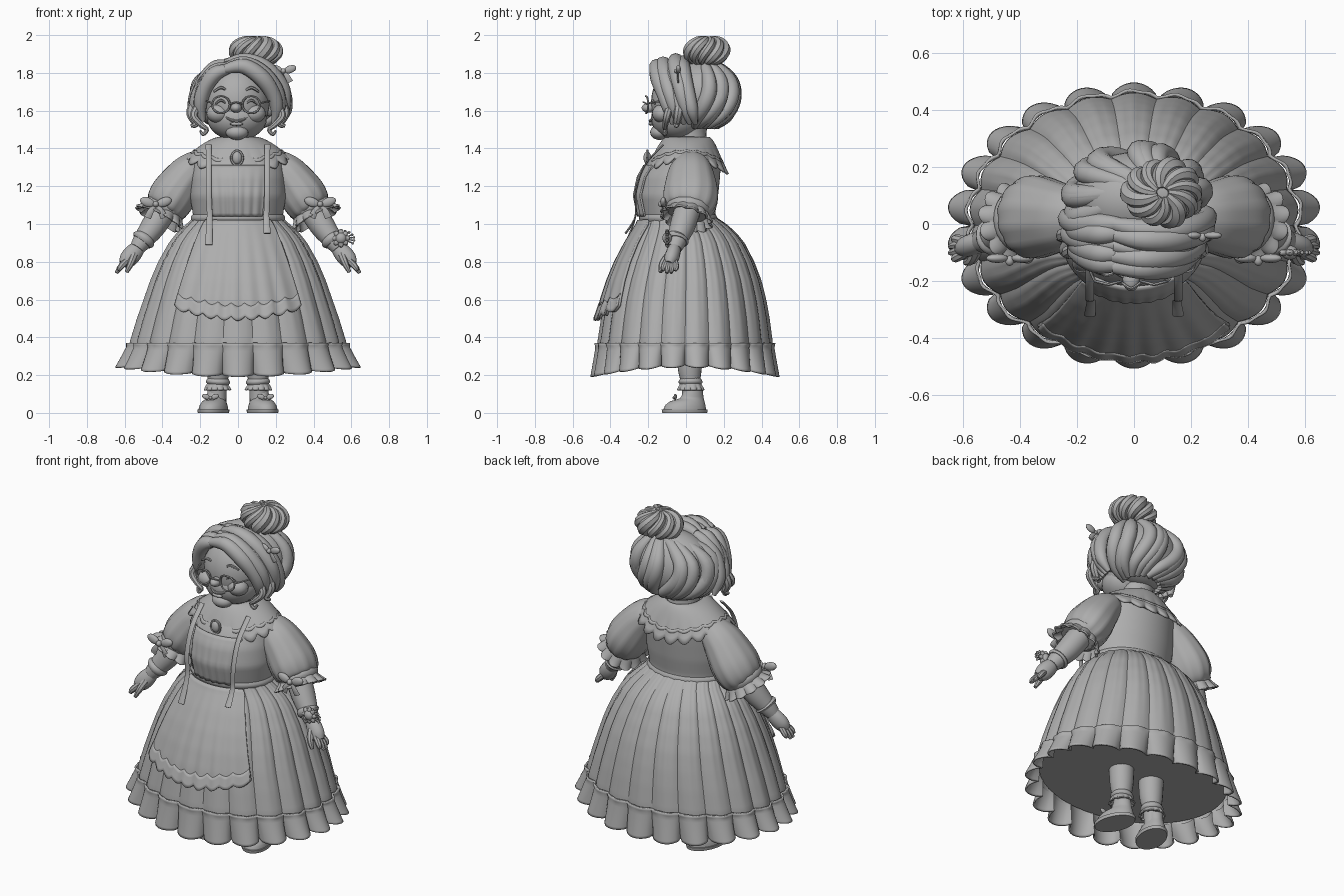
import bpy, bmesh, math
from math import sin, cos, pi, sqrt
from mathutils import Vector, Matrix

cube = bpy.data.objects.get("Cube")
if cube:
    bpy.data.objects.remove(cube, do_unlink=True)

grey = bpy.data.materials.new("plain grey")
grey.use_nodes = True
grey.diffuse_color = (0.42, 0.42, 0.42, 1)
grey.node_tree.nodes["Principled BSDF"].inputs["Base Color"].default_value = (0.42, 0.42, 0.42, 1)
parts = []


def finish(name, bm, thick=0):
    bmesh.ops.recalc_face_normals(bm, faces=bm.faces)
    me = bpy.data.meshes.new(name)
    bm.to_mesh(me)
    bm.free()
    me.materials.append(grey)
    ob = bpy.data.objects.new(name, me)
    bpy.context.collection.objects.link(ob)
    if thick:
        mod = ob.modifiers.new("thickness", "SOLIDIFY")
        mod.thickness, mod.offset = thick, 0
    parts.append(ob)
    return ob


def surf(name, f, nu, nv, wrap=True, caps=False, thick=0):
    """Grid surface from f(u, v), with u around and v along."""
    bm = bmesh.new()
    cols = nu if wrap else nu + 1
    rows = [[bm.verts.new(f(i / nu, j / nv)) for i in range(cols)] for j in range(nv + 1)]
    for a, b in zip(rows, rows[1:]):
        for i in range(nu):
            k = (i + 1) % cols
            bm.faces.new((a[i], a[k], b[k], b[i]))
    if caps:
        bm.faces.new(rows[0])
        bm.faces.new(rows[-1])
    return finish(name, bm, thick)


def spline(pts, t):
    """Smooth curve through points of any dimension."""
    n = len(pts) - 1
    i = min(int(t * n), n - 1)
    s = t * n - i
    p = [Vector(pts[max(0, min(n, i + k))]) for k in (-1, 0, 1, 2)]
    return (p[1] * 2 + (p[2] - p[0]) * s + (p[0] * 2 - p[1] * 5 + p[2] * 4 - p[3]) * s * s
            + (p[1] * 3 - p[0] - p[2] * 3 + p[3]) * s ** 3) / 2


def tube(name, pts, steps=16, sides=10, flat=1, ref=(0, 1, 0), fold=0, n=10, caps=True, thick=0):
    """Sweep along (x, y, z, radius) points, optionally pleated."""
    path = [spline(pts, j / steps) for j in range(steps + 1)]
    frames, side = [], None
    for j, p in enumerate(path):
        t = (path[min(j + 1, steps)] - path[max(j - 1, 0)]).to_3d().normalized()
        side = t.cross(Vector(ref)) if side is None else side - t * side.dot(t)
        side.normalize()
        frames.append((side.copy(), side.cross(t)))

    def f(u, v):
        j = round(v * steps)
        a = u * 2 * pi
        r = path[j][3] * (1 - fold * v * (1 - abs(sin(n * a / 2))))
        return path[j].to_3d() + frames[j][0] * r * cos(a) + frames[j][1] * r * flat * sin(a)
    return surf(name, f, sides, steps, True, caps, thick)


def ball(name, loc, size, rot=(0, 0, 0), seg=20):
    bm = bmesh.new()
    bmesh.ops.create_uvsphere(bm, u_segments=seg, v_segments=seg // 2 + 2, radius=1)
    ob = finish(name, bm)
    ob.location, ob.scale, ob.rotation_euler = loc, size, rot
    return ob


def level(table, z):
    """Width, front and back of a body profile at height z."""
    rows = sorted(table)
    z = max(rows[0][0], min(rows[-1][0], z))
    for a, b in zip(rows, rows[1:]):
        if z <= b[0]:
            s = (z - a[0]) / (b[0] - a[0])
            return [p + (q - p) * s for p, q in zip(a[1:], b[1:])]


def around(table, a, z, k=1):
    rx, yf, yb = level(table, z)
    return Vector((rx * k * cos(a), (yf + yb) / 2 + (yb - yf) / 2 * k * sin(a), z))


def on_front(table, x, z, gap):
    rx, yf, yb = level(table, z)
    return Vector((x, (yf + yb) / 2 - (yb - yf) / 2 * sqrt(max(0, 1 - (x / rx) ** 2)) - gap, z))


def lobe(a, n=22):
    return abs(sin(n * a / 2))


def mix(a, b, t):
    return a + (b - a) * t


# Skirt, ruffled hem and underskirt
SKIRT = [(1.04, .235, -.235, .155), (1.0, .275, -.25, .215), (.95, .33, -.28, .27), (.9, .37, -.31, .31),
         (.8, .427, -.36, .362), (.7, .47, -.4, .4), (.6, .505, -.43, .425), (.5, .54, -.45, .443),
         (.37, .58, -.47, .46), (.32, .58, -.47, .458)]


def skirt_fold(a, v):
    return 1 - mix(.025, .04, v) * (1 - lobe(a)) - .014 * (1 - v) * (1 - lobe(a, 66))


surf("skirt", lambda u, v: around(SKIRT, u * 2 * pi, mix(1.04, .33, v), skirt_fold(u * 2 * pi, v)), 264, 30)


def hem(u, v):
    a = u * 2 * pi
    l = lobe(a) ** .6
    top = skirt_fold(a, 1) + .004 + .014 * max(0, 1 - v * 6) * (1 + .5 * sin(a * 44))
    p = around(SKIRT, a, .33, mix(top, mix(.985, 1.125, l), v ** 1.1))
    p.y = mix(p.y, p.y * .95, v)
    p.z = mix(.37, .19 + .05 * cos(a) ** 2 + .014 * (1 - l), v)
    return p


surf("hem_ruffle", hem, 264, 12, thick=.01)
surf("underskirt", lambda u, v: around(SKIRT, u * 2 * pi, .335, mix(.96, .02, v)), 66, 2, caps=True)

# Bodice, waistband and bib
BODICE = [(1.02, .235, -.235, .155), (1.06, .24, -.245, .155), (1.15, .255, -.265, .17), (1.25, .25, -.245, .18),
          (1.33, .24, -.2, .185), (1.39, .19, -.155, .165), (1.45, .1, -.1, .12)]
surf("bodice", lambda u, v: around(BODICE, u * 2 * pi, mix(1.02, 1.45, v)), 64, 24, caps=True)
surf("waistband", lambda u, v: around(BODICE, u * 2 * pi, mix(1.005, 1.05, v), 1.01 + .05 * sin(pi * v)), 64, 6)
surf("bib", lambda u, v: on_front(BODICE, (u * 2 - 1) * mix(.13, .15, v), mix(1.04, 1.31, v),
     .01 + .004 * sin(u * 12 * pi) * (1 - v)), 64, 14, False, thick=.01)


# Apron with scalloped border
def apron(u, v):
    s = u * 2 - 1
    bottom = .51 + .06 * s * s - .022 * abs(sin(u * 9 * pi))
    x = s * mix(.17, .335, v ** .8)
    return on_front(SKIRT, x, mix(1.02, bottom, v), .01 + .008 * v + .005 * v * sin(u * 14 * pi))


def apron_border(u, v):
    p = apron(u, mix(.86, 1, v))
    p.y -= .008 * (.6 + v)
    return p


surf("apron", apron, 90, 24, False, thick=.012)
surf("apron_border", apron_border, 90, 4, False, thick=.01)


# Wide scalloped collar
def collar(u, v, grow=0):
    a = u * 2 * pi
    sc = .025 * lobe(a, 20) * v ** 4
    x = mix(.095, .262 + sc, v) * cos(a)
    y = mix(.11, .2 + sc, v) * sin(a) + .01 * (1 - v)
    drop = .145 + .025 * sin(a) ** 2 - .045 * cos(a) ** 2 + sc
    return Vector((x, y, 1.456 + grow - drop * v ** 1.55))


surf("collar", collar, 160, 12, thick=.012)
surf("collar_trim", lambda u, v: collar(u, mix(.8, .86, v), .008), 160, 2, thick=.008)
ball("brooch", (-.005, -.205, 1.35), (.026, .02, .034))
tube("brooch_rim", [(-.005 + .03 * cos(k * pi / 6), -.205, 1.35 + .038 * sin(k * pi / 6), .007) for k in range(13)], 24, 6)

# Hanging straps
for s, end in ((-1, .89), (1, .95)):
    x = .155 * s
    tube("hanging_strap", [(x, -.12, 1.42, .016), (x, -.218, 1.31, .015), (x, -.265, 1.17, .015),
         (x * .97, -.268, 1.04, .015), (x, -.32, end, .02)], 24, 8, flat=.3)


def bow(name, c, r):
    c = Vector(c)
    for s in (-1, 1):
        ball(name + "_loop", c + Vector((s * r * .8, 0, r * .2)), (r * .75, r * .3, r * .45), (0, s * -.35, 0), 12)
        tube(name + "_tail", [(*c, r * .2), (c.x + s * r * .5, c.y - r * .1, c.z - r * .7, r * .3),
             (c.x + s * r * .8, c.y, c.z - r * 1.3, r * .35)], 6, 6, flat=.3)
    ball(name + "_knot", c - Vector((0, r * .15, 0)), (r * .3, r * .35, r * .3), seg=10)


# Arms, hands and legs, one of each per side
SHOE = [(0, .072, -.14, .085), (.015, .075, -.145, .088), (.04, .07, -.135, .085), (.06, .06, -.11, .08),
        (.078, .046, -.05, .075), (.12, .044, -.03, .07)]
for s in (-1, 1):
    def m(rows):
        return [(x * s, y, z, r) for x, y, z, r in rows]
    tube("puff_sleeve", m([(.19, .02, 1.32, .07), (.225, .025, 1.3, .09), (.275, .025, 1.25, .108),
         (.342, .025, 1.155, .125), (.38, .018, 1.09, .115), (.4, .012, 1.06, .085)]), 24, 48, 1.18, fold=.06, n=12)
    tube("sleeve_band", m([(.383, .015, 1.095, .1), (.392, .013, 1.08, .108), (.402, .01, 1.06, .1)]), 6, 30, 1.1)
    tube("sleeve_frill", m([(.385, .015, 1.085, .09), (.402, .008, 1.05, .118), (.415, .002, 1.025, .145)]),
         10, 96, fold=.16, n=12, caps=False, thick=.01)
    bow("sleeve_bow", (.435 * s, -.12, 1.105), .055)
    tube("forearm", m([(.39, .01, 1.08, .07), (.45, -.02, .985, .066), (.51, -.05, .905, .05), (.535, -.062, .87, .04)]), 14, 18)
    tube("wrist_cuff", m([(.492, -.042, .93, .055), (.5, -.047, .918, .064), (.51, -.05, .905, .055)]), 6, 18)
    tube("palm", m([(.525, -.058, .88, .038), (.555, -.068, .845, .048), (.585, -.08, .81, .046), (.605, -.09, .785, .03)]), 10, 14, .8)
    for k in range(4):
        y, d = -.118 + .022 * k, .012 * abs(k - 1.5)
        tube("finger", m([(.59, y * .6 - .03, .805, .018), (.622, y, .772, .016),
             (.65 - d, y - .005, .735 + d, .009)]), 8, 8)
    tube("thumb", m([(.55, -.09, .835, .022), (.568, -.125, .79, .018), (.59, -.135, .745, .01)]), 8, 8)
    # Leg, ankle frill and shoe
    tube("leg", m([(.105, .02, .36, .07), (.105, .02, .24, .064), (.108, .025, .15, .05), (.112, .03, .06, .05)]), 12, 20)
    tube("sock_cuff", m([(.105, .024, .185, .052), (.106, .024, .165, .064), (.107, .024, .15, .056)]), 6, 24)
    tube("ankle_frill", m([(.107, .025, .155, .05), (.108, .025, .135, .064), (.108, .025, .12, .072)]),
         6, 72, fold=.15, n=12, caps=False, thick=.008)
    turn = Matrix.Translation((.122 * s, .02, 0)) @ Matrix.Rotation(.3 * s, 4, "Z")
    surf("shoe", lambda u, v: turn @ around(SHOE, u * 2 * pi, .12 * v), 32, 14, caps=True)
    surf("shoe_sole", lambda u, v: turn @ around(SHOE, u * 2 * pi, mix(0, .018, v), 1.08), 32, 2, caps=True)
    bow("shoe_bow", turn @ Vector((0, -.08, .08)), .03)

# Corsage on the left wrist
ball("corsage_heart", (.545, -.1, .925), (.03, .025, .03))
for k in range(8):
    a = k * pi / 4
    ball("corsage_petal", (.545 + .03 * cos(a), -.1, .925 + .03 * sin(a)), (.02, .012, .014), (0, -a, 0), 8)
for k in range(6):
    a = -.5 + k * .35
    end = Vector((.545 + .07 * cos(a), -.1, .92 + .045 * sin(a)))
    tube("corsage_sprig", [(.55, -.1, .92, .004), (*end, .004)], 2, 5)
    ball("corsage_bud", end, (.007,) * 3, seg=8)

# Neck and head
tube("neck", [(0, .025, 1.4, .1), (0, .02, 1.47, .088), (0, .025, 1.56, .095)], 8, 24)
ball("head", (-.005, -.02, 1.645), (.172, .165, .195), seg=32)
ball("jaw", (-.005, -.045, 1.56), (.158, .14, .118), seg=28)
ball("chin", (-.005, -.14, 1.485), (.06, .05, .04))
ball("nose", (-.01, -.195, 1.615), (.03, .04, .026))
ball("lower_lip", (-.008, -.186, 1.53), (.035, .012, .01), seg=12)
tube("smile", [(-.065, -.17, 1.565, .005), (-.035, -.185, 1.55, .007), (-.008, -.19, 1.546, .008),
     (.02, -.185, 1.55, .007), (.05, -.17, 1.565, .005)], 16, 8)
for s in (-1, 1):
    cx = -.01 + .08 * s
    ball("cheek", (-.01 + .095 * s, -.125, 1.585), (.062, .055, .05))
    ball("ear", (-.005 + .17 * s, 0, 1.62), (.025, .035, .05), seg=12)
    tube("closed_eye", [(cx - .03, -.17, 1.635, .004), (cx, -.178, 1.655, .007), (cx + .03, -.165, 1.635, .004)], 8, 6)
    tube("eyebrow", [(cx - .04, -.16, 1.70, .006), (cx, -.166, 1.722, .008), (cx + .04, -.15, 1.70, .006)], 8, 6)
    tube("spectacle_rim", [(cx + .047 * cos(k * pi / 8), -.212 + .012 * abs(cos(k * pi / 8)),
         1.632 + .045 * sin(k * pi / 8), .0055) for k in range(17)], 32, 6)
    tube("spectacle_arm", [(cx + .047 * s, -.2, 1.64, .005), (.165 * s, -.13, 1.65, .005), (.185 * s, 0, 1.65, .005)], 8, 6)
tube("spectacle_bridge", [(-.043, -.205, 1.635, .005), (-.01, -.225, 1.645, .005), (.023, -.205, 1.635, .005)], 8, 6)

# Hair mass, with locks gathered up to the bun
HAIR, SIZE, BUN = Vector((.012, .085, 1.688)), Vector((.228, .168, .188)), Vector((.1, .11, 1.914))
ball("hair_mass", HAIR, SIZE, seg=36)
for k in range(14):
    a = mix(-.5, pi + .2, k / 13)
    rows = []
    for j in range(7):
        t = j / 6
        lat, b = mix(-1.1, 1.15, t), a + .75 * sin(pi * t * .8) * (1 + .25 * sin(k * 2.3))
        p = HAIR + Vector((SIZE.x * cos(lat) * cos(b), SIZE.y * cos(lat) * sin(b), SIZE.z * sin(lat)))
        p = p.lerp(BUN - Vector((0, 0, .07)), max(0, t - .65) * 1.6)
        rows.append((*p, .012 + .03 * sin(pi * min(1, t * .85 + .1))))
    tube("back_lock", rows, 20, 10)

# Coiled bun
ball("bun", BUN, (.118, .098, .07), seg=28)
for k in range(10):
    a = k * pi / 5
    rows = []
    for j in range(7):
        lat, b = mix(-1.2, 1.4, j / 6), a + .22 * j
        rows.append((BUN.x + .115 * cos(lat) * cos(b), BUN.y + .095 * cos(lat) * sin(b),
                     BUN.z + .068 * sin(lat), .01 + (.02 + .006 * sin(k * 2)) * sin(pi * (j + .5) / 7)))
    tube("bun_coil", rows, 16, 8, ref=(-sin(a), cos(a), 0))

# Front waves sweeping from the parting
for k in range(5):
    d = k / 4
    wob = .012 * sin(k * 2.5)
    tube("left_wave", [(-.07, mix(-.15, 0, d), mix(1.82, 1.85, d), .025), (.03, mix(-.155, -.02, d), mix(1.835, 1.86, d) + wob, .04),
         (mix(.125, .15, d), mix(-.145, -.02, d), mix(1.775, 1.825, d) + wob, .045), (mix(.185, .235, d) + wob, mix(-.115, 0, d), mix(1.69, 1.73, d), .041),
         (mix(.205, .255, d), mix(-.09, .03, d), 1.61, .034), (mix(.19, .22, d), mix(-.07, .05, d), 1.53, .012)], 24, 10)
    tube("right_wave", [(-.05, mix(-.14, 0, d), mix(1.82, 1.85, d), .025), (-.12, mix(-.135, 0, d), mix(1.795, 1.82, d) + wob, .04),
         (mix(-.175, -.195, d), mix(-.11, 0, d), mix(1.72, 1.74, d), .04), (mix(-.2, -.225, d) + wob, mix(-.085, .02, d), 1.63, .036),
         (mix(-.185, -.22, d), mix(-.07, .05, d), 1.54, .012)], 24, 10)

# Loose curls beside the cheeks and a hair bow
for s in (-1, 1):
    tube("cheek_curl", [(.2 * s, -.08, 1.64, .02), (.235 * s, -.1, 1.575, .02), (.195 * s, -.11, 1.525, .016),
         (.165 * s, -.11, 1.5, .012), (.185 * s, -.11, 1.475, .01), (.2 * s, -.1, 1.495, .006)], 24, 8)
    tube("side_curl", [(.22 * s, -.03, 1.66, .025), (.25 * s, -.04, 1.59, .024), (.225 * s, -.05, 1.53, .018),
         (.25 * s, -.05, 1.52, .008)], 18, 8)
bow("hair_bow", (.24, -.04, 1.81), .045)

# Smooth shading with crisp creases
bpy.ops.object.select_all(action="DESELECT")
for ob in parts:
    ob.select_set(True)
bpy.context.view_layer.objects.active = parts[0]
bpy.ops.object.shade_smooth_by_angle(angle=math.radians(40))
